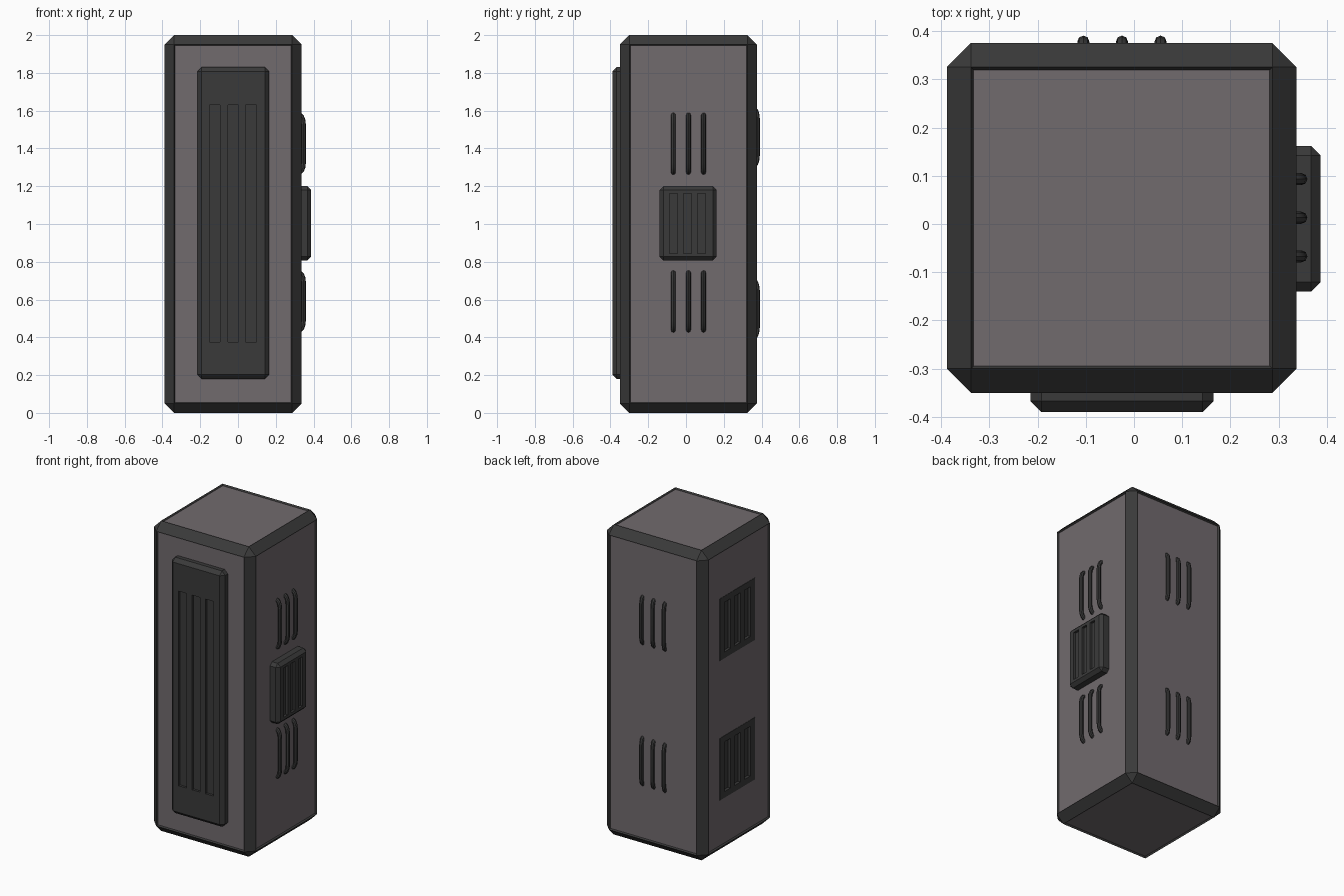
import bpy, bmesh
from mathutils import Vector

if "Cube" in bpy.data.objects:
    bpy.data.objects.remove(bpy.data.objects["Cube"])


def material(name, rgb):
    m = bpy.data.materials.new(name)
    m.diffuse_color = (*rgb, 1)
    m.use_nodes = True
    m.node_tree.nodes["Principled BSDF"].inputs["Base Color"].default_value = m.diffuse_color
    return m


PANEL = material("panel_grey", (0.165, 0.145, 0.155))
DARK = material("dark_grey", (0.042, 0.042, 0.042))


def box(name, lo, hi, bevel=0.0, mats=(DARK,), panels=False):
    lo, hi = Vector(lo), Vector(hi)
    bm = bmesh.new()
    bmesh.ops.create_cube(bm, size=1)
    for v in bm.verts:
        v.co = (lo + hi) / 2 + v.co * (hi - lo)
    if bevel:
        bmesh.ops.bevel(bm, geom=bm.edges[:], offset=bevel, segments=1,
                        profile=0.5, affect='EDGES')
    if panels:
        # the six large faces become sunken panels
        bm.normal_update()
        big = [f for f in bm.faces if max(abs(c) for c in f.normal) > 0.99]
        bmesh.ops.inset_individual(bm, faces=big, thickness=0.008, depth=-0.01)
        for f in big:
            f.material_index = 1
    me = bpy.data.meshes.new(name)
    bm.to_mesh(me)
    bm.free()
    for m in mats:
        me.materials.append(m)
    ob = bpy.data.objects.new(name, me)
    bpy.context.collection.objects.link(ob)
    return ob


def cut(target, boxes):
    # carve box shaped recesses, then discard the cutters
    for lo, hi in boxes:
        c = box("cutter", lo, hi)
        c.hide_render = True
        mod = target.modifiers.new("cut", 'BOOLEAN')
        mod.operation, mod.solver, mod.object = 'DIFFERENCE', 'EXACT', c
        bpy.context.view_layer.objects.active = target
        bpy.ops.object.modifier_apply(modifier=mod.name)
        bpy.data.objects.remove(c)


def ridge(name, point):
    # bent rod whose ends sink into the wall; point(d, z) places the profile
    prof = [(-0.022, -0.155), (-0.010, -0.151), (0.000, -0.141),
            (0.006, -0.125), (0.009, -0.10)]
    prof += [(d, -z) for d, z in reversed(prof)]
    cu = bpy.data.curves.new(name, 'CURVE')
    cu.dimensions = '3D'
    cu.bevel_depth, cu.bevel_resolution = 0.0125, 2
    cu.use_fill_caps = True
    sp = cu.splines.new('POLY')
    sp.points.add(len(prof) - 1)
    for p, (d, z) in zip(sp.points, prof):
        p.co = (*point(d, z), 1)
    cu.materials.append(DARK)
    ob = bpy.data.objects.new(name, cu)
    bpy.context.collection.objects.link(ob)
    bpy.ops.object.select_all(action='DESELECT')
    ob.select_set(True)
    bpy.context.view_layer.objects.active = ob
    bpy.ops.object.convert(target='MESH')
    bpy.ops.object.shade_smooth_by_angle()


# main casing with chamfered frame and sunken panels
X0, X1, Y0, Y1 = -0.388, 0.337, -0.35, 0.375
body = box("casing", (X0, Y0, 0), (X1, Y1, 2), 0.05, (DARK, PANEL), True)

# tall front plate with three long grooves
front = box("front_plate", (-0.215, -0.39, 0.18), (0.165, -0.28, 1.83), 0.023)
cut(front, [((x - 0.028, -0.42, 0.375), (x + 0.028, -0.375, 1.63))
            for x in (-0.122, -0.026, 0.069)])

# small side plate with three grooves
side = box("side_plate", (0.27, -0.14, 0.807), (0.387, 0.162, 1.2), 0.02)
cut(side, [((0.372, y - 0.021, 0.845), (0.42, y + 0.021, 1.162))
           for y in (-0.066, 0.009, 0.083)])

# two vent frames on the left side, each with three slots
for i, z in enumerate((0.548, 1.448)):
    cut(body, [((-0.5, -0.162, z - 0.2), (-0.358, 0.198, z + 0.2))])
    vent = box(f"vent_{i}", (-0.38, -0.162, z - 0.2), (-0.35, 0.198, z + 0.2))
    cut(vent, [((-0.5, y - 0.03, z - 0.16), (-0.362, y + 0.03, z + 0.16))
               for y in (-0.083, 0.018, 0.119)])

# grip ridges in threes on the right side and the back
for n, s in enumerate((-0.08, 0.0, 0.08)):
    for zc in (0.59, 1.425):
        ridge(f"side_ridge_{n}", lambda d, z: (X1 + d + 0.001, 0.013 + s, zc + z))
    for zc in (0.55, 1.46):
        ridge(f"back_ridge_{n}", lambda d, z: (-0.025 + s, Y1 + d - 0.006, zc + z))
